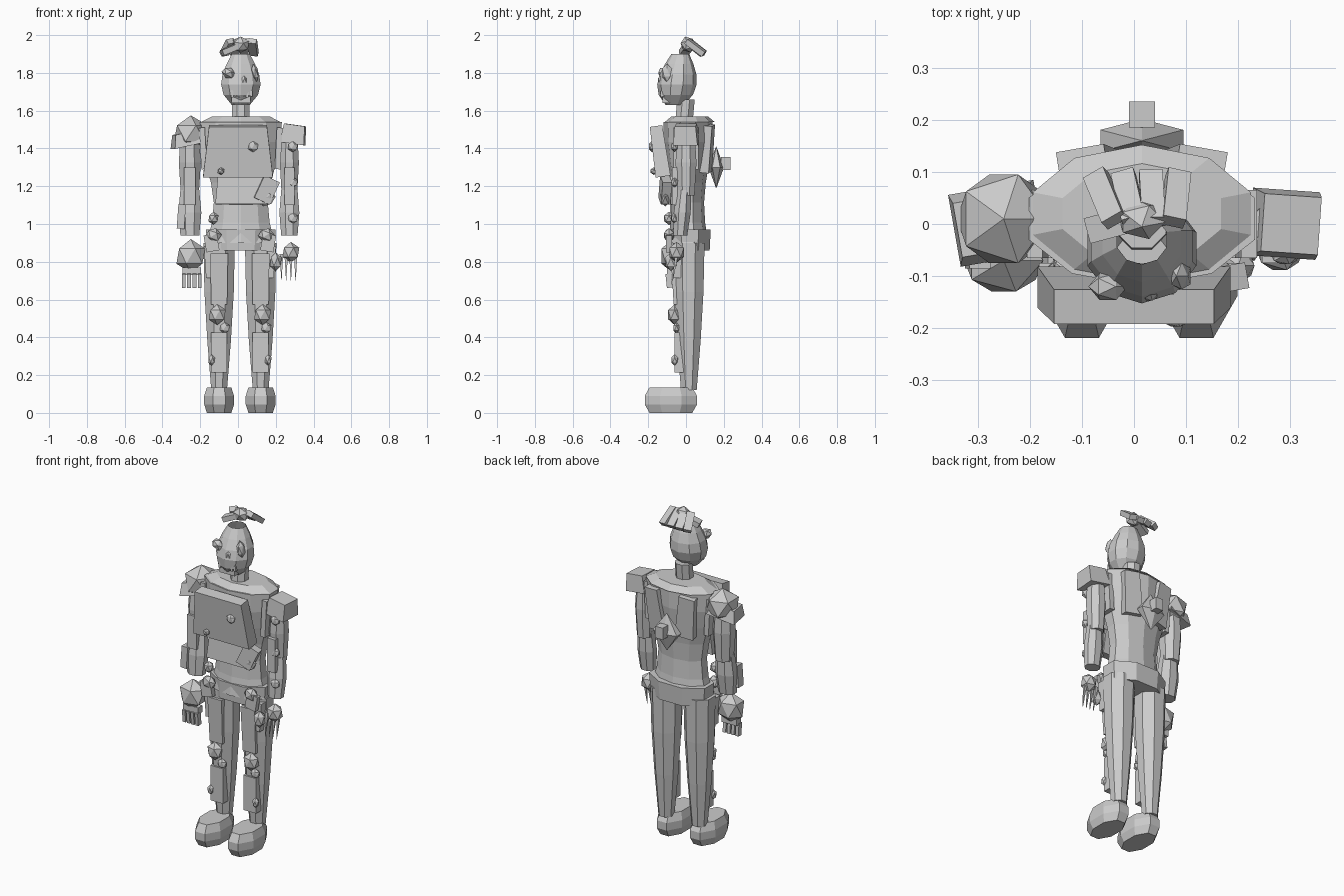
import bpy, bmesh
from math import sin, cos, pi, tau, radians
from mathutils import Matrix, Euler

cube = bpy.data.objects.get("Cube")
if cube:
    bpy.data.objects.remove(cube, do_unlink=True)

material = bpy.data.materials.new("light grey")
material.use_nodes = True
grey = (0.6, 0.6, 0.6, 1)
material.diffuse_color = grey
material.node_tree.nodes["Principled BSDF"].inputs["Base Color"].default_value = grey


def finish(mesh_builder, name):
    bmesh.ops.recalc_face_normals(mesh_builder, faces=mesh_builder.faces)
    mesh = bpy.data.meshes.new(name)
    mesh_builder.to_mesh(mesh)
    mesh_builder.free()
    mesh.materials.append(material)
    bpy.context.collection.objects.link(bpy.data.objects.new(name, mesh))


def place(mesh_builder, at, size, tilt, roll, turn):
    rotation = Euler([radians(angle) for angle in (tilt, roll, turn)]).to_matrix().to_4x4()
    mesh_builder.transform(Matrix.Translation(at) @ rotation @ Matrix.Diagonal((*size, 1)))


def box(name, at, size, tilt=0, roll=0, turn=0, taper=1):
    """Box whose top end is scaled by taper."""
    builder = bmesh.new()
    bmesh.ops.create_cube(builder, size=1)
    for vert in builder.verts:
        if vert.co.z > 0:
            vert.co.x *= taper
            vert.co.y *= taper
    place(builder, at, size, tilt, roll, turn)
    finish(builder, name)


def lump(name, at, radii, tilt=0, roll=0, turn=0):
    """Twenty-sided nugget."""
    builder = bmesh.new()
    bmesh.ops.create_icosphere(builder, subdivisions=1, radius=1)
    place(builder, at, radii, tilt, roll, turn)
    finish(builder, name)


def tube(name, x, y, bottom, top, radius, depth=1.0, steps=1, sides=8, lean=0, open_top=False):
    """Upright faceted tube; radius is a rule of the height fraction, lean shifts the foot in y."""
    builder = bmesh.new()
    loops = []
    for step in range(steps + 1):
        t = step / steps
        width, z = radius(t), bottom + (top - bottom) * t
        angles = [tau * (side + 0.5) / sides for side in range(sides)]
        loops.append([builder.verts.new((x + width * cos(a),
                                         y + lean * (1 - t) + width * depth * sin(a), z))
                      for a in angles])
    for low, high in zip(loops, loops[1:]):
        for side in range(sides):
            after = (side + 1) % sides
            builder.faces.new((low[side], low[after], high[after], high[side]))
    builder.faces.new(loops[0])
    if not open_top:
        builder.faces.new(loops[-1])
    finish(builder, name)


# Torso, belt and neck
middle = 0.015
tube("torso", middle, 0.01, 0.9, 1.54, lambda t: 0.19 - 0.04 * sin(tau * t * 0.8),
     depth=0.57, steps=6, sides=10)
tube("shoulder_cap", middle, 0.02, 1.54, 1.57, lambda t: 0.22 - 0.06 * t, depth=0.6, sides=10)
tube("belt", middle, 0.02, 0.86, 0.97, lambda t: 0.19 + 0.01 * t, depth=0.6)
tube("neck", middle, 0, 1.55, 1.66, lambda t: 0.05, lean=-0.01)

# Chest armour
box("chest_plate", (0, -0.14, 1.385), (0.37, 0.08, 0.27), tilt=8, taper=0.83)
box("stomach_plate", (middle, -0.1, 1.18), (0.27, 0.05, 0.15), tilt=-4, taper=0.9)
box("side_shard", (0.15, -0.11, 1.18), (0.09, 0.05, 0.13), roll=25, turn=10)
lump("lower_shard", (0.15, -0.11, 1.14), (0.05, 0.03, 0.05), roll=20)
lump("chest_stud_left", (0.08, -0.18, 1.41), (0.03, 0.02, 0.03))
lump("chest_stud_right", (-0.09, -0.17, 1.28), (0.02, 0.02, 0.02))

# Back armour with pointed pack and knob
for side, sign in (("right", -1), ("left", 1)):
    box(side + "_back_plate", (middle + 0.1 * sign, 0.11, 1.4), (0.11, 0.06, 0.25),
        tilt=-6, roll=6 * sign, turn=-10 * sign, taper=0.85)
    box(side + "_armpit_pad", (middle + 0.2 * sign, 0, 1.4), (0.03, 0.13, 0.22), roll=3 * sign)
tube("back_pack", middle, 0.16, 1.19, 1.41, lambda t: 0.002 + 0.09 * sin(pi * t),
     depth=0.45, steps=2, sides=6)
box("pack_knob", (middle, 0.21, 1.32), (0.05, 0.05, 0.07))

# Open-topped head and face
tube("head", middle, -0.03, 1.63, 1.9, lambda t: 0.05 + 0.06 * sin(pi * t ** 0.8),
     depth=0.95, steps=5, sides=10, lean=-0.03, open_top=True)
lump("right_eye", (-0.05, -0.12, 1.8), (0.04, 0.03, 0.03), roll=30)
lump("left_eye", (0.09, -0.1, 1.8), (0.02, 0.03, 0.05), roll=-10)
lump("nose", (0.03, -0.13, 1.76), (0.02, 0.02, 0.03))
box("jaw", (middle, -0.1, 1.66), (0.1, 0.05, 0.04))
for tooth in range(-3, 3):
    box("tooth", (0.03 + 0.02 * tooth, -0.125, 1.69), (0.013, 0.02, 0.03 + 0.01 * (tooth % 2)))

# Swept-back hair planks
for plank in range(4):
    box("hair_plank", (0.045 * plank - 0.055, 0.05, 1.935), (0.045, 0.115, 0.03),
        tilt=-37, roll=6 * plank - 10, turn=30 - 14 * plank)
lump("hair_knot", (middle, 0.01, 1.95), (0.05, 0.04, 0.045), tilt=20)
box("hair_fringe", (-0.04, 0, 1.925), (0.1, 0.05, 0.03), roll=-22, turn=15)

# Arms with plates and studs
for side, x, girth in (("right", -0.255, 0.06), ("left", 0.272, 0.052)):
    tube(side + "_upper_arm", x, 0, 1.15, 1.5,
         lambda t: girth * (0.85 + 0.2 * sin(pi * t)), steps=2, depth=1.1)
    tube(side + "_forearm", x, -0.01, 0.94, 1.18,
         lambda t: girth * (0.9 + 0.2 * sin(pi * t)), steps=2, depth=0.85, lean=-0.02)
    box(side + "_arm_plate", (x, -0.06, 1.2), (girth, 0.03, 0.2))
lump("right_shoulder_dome", (-0.25, 0.01, 1.48), (0.1, 0.1, 0.095))
box("right_shoulder_skirt", (-0.27, 0, 1.45), (0.17, 0.14, 0.07), roll=-12, turn=10, taper=0.75)
box("left_shoulder_block", (0.295, 0, 1.475), (0.13, 0.13, 0.1), roll=8, turn=-4, taper=0.85)
box("right_wrist_plate", (-0.3, -0.06, 1.04), (0.04, 0.05, 0.13), roll=4)
for stud in range(3):
    lump("left_arm_stud", (0.29, -0.06, 1.03 + 0.19 * stud), (0.03, 0.02, 0.03))

# Hands: heavy fist on the right, claw on the left
lump("right_fist", (-0.25, -0.07, 0.83), (0.085, 0.07, 0.09))
box("right_knuckles", (-0.245, -0.08, 0.75), (0.1, 0.04, 0.04))
lump("left_palm", (0.28, -0.05, 0.85), (0.05, 0.045, 0.055))
for finger in range(4):
    box("right_finger", (-0.287 + 0.028 * finger, -0.09, 0.7), (0.02, 0.03, 0.075), tilt=6)
    tube("left_claw", 0.23 + 0.025 * finger, -0.05, 0.7, 0.84,
         lambda t: 0.001 + 0.012 * t, sides=4, lean=-0.02)

# Legs, leg armour and boots
for side, sign in (("right", -1), ("left", 1)):
    x = 0.01 + 0.11 * sign
    tube(side + "_leg", x, 0.015, 0.12, 0.9, lambda t: 0.045 + 0.045 * sin(pi * t / 2), steps=3)
    box(side + "_thigh_plate", (x, -0.055, 0.71), (0.085, 0.035, 0.27), tilt=3, taper=1.1)
    box(side + "_hip_plate", (x + 0.05 * sign, -0.04, 0.8), (0.05, 0.05, 0.17), roll=4 * sign)
    box(side + "_shin_plate", (x, -0.035, 0.32), (0.085, 0.05, 0.21))
    box(side + "_belt_plate", (x + 0.04 * sign, -0.09, 0.9), (0.07, 0.03, 0.09), roll=10 * sign)
    lump(side + "_knee", (x + 0.01 * sign, -0.06, 0.52), (0.05, 0.04, 0.055))
    lump(side + "_shin_stud", (x + 0.04 * sign, -0.06, 0.28), (0.02, 0.02, 0.03))
    lump(side + "_calf_stud", (x + 0.03, -0.05, 0.45), (0.03, 0.02, 0.03))
    lump(side + "_hip_stud", (x + 0.03 * sign, -0.09, 0.94), (0.045, 0.03, 0.04), roll=20)
    tube(side + "_boot", x, -0.08, 0, 0.135, lambda t: 0.07 + 0.018 * sin(pi * t),
         depth=1.75, steps=3)
lump("right_waist_stud", (-0.13, -0.09, 1.03), (0.03, 0.03, 0.035))
lump("left_thigh_stud", (0.2, -0.08, 0.8), (0.035, 0.035, 0.05))
